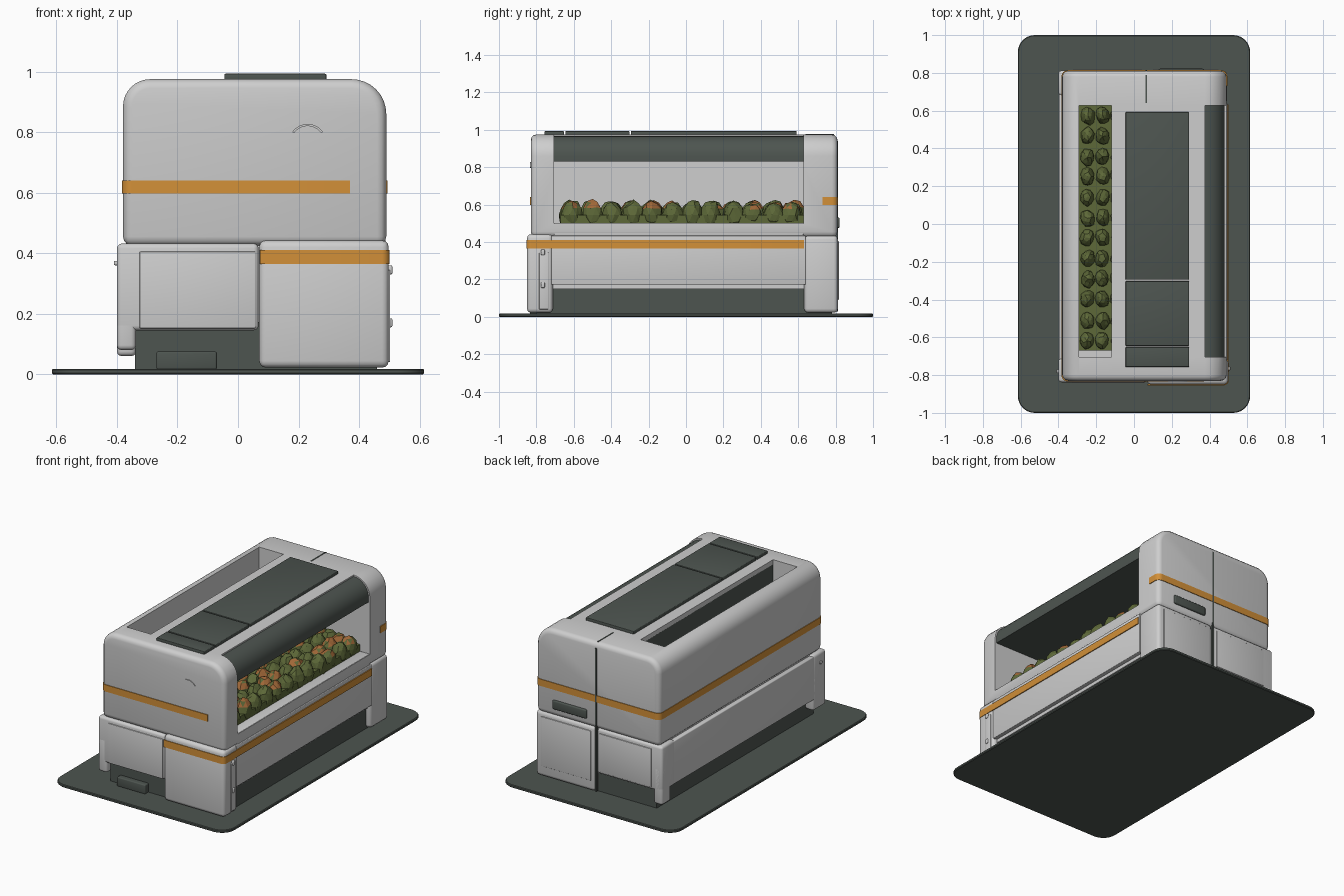
import bpy, bmesh, math, random
from mathutils import Vector, Matrix

random.seed(4)
if "Cube" in bpy.data.objects:
    bpy.data.objects.remove(bpy.data.objects["Cube"], do_unlink=True)


def material(name, rgb):
    m = bpy.data.materials.new(name)
    m.use_nodes = True
    m.diffuse_color = (*rgb, 1)
    m.node_tree.nodes["Principled BSDF"].inputs["Base Color"].default_value = (*rgb, 1)
    return m


LIGHT = material("light grey", (0.62, 0.62, 0.62))
DARK = material("dark grey green", (0.075, 0.09, 0.08))
ORANGE = material("orange", (0.65, 0.28, 0.04))
GREEN = material("leaf green", (0.11, 0.14, 0.04))
RUST = material("rust orange", (0.36, 0.14, 0.04))


def finish(name, bm, *mats):
    bmesh.ops.recalc_face_normals(bm, faces=bm.faces[:])
    me = bpy.data.meshes.new(name)
    bm.to_mesh(me)
    bm.free()
    ob = bpy.data.objects.new(name, me)
    bpy.context.collection.objects.link(ob)
    for m in mats:
        me.materials.append(m)
    return ob


def apply_all(ob):
    bpy.ops.object.select_all(action="DESELECT")
    ob.select_set(True)
    bpy.context.view_layer.objects.active = ob
    for mod in list(ob.modifiers):
        bpy.ops.object.modifier_apply(modifier=mod.name)
    bpy.ops.object.shade_smooth_by_angle(angle=math.radians(35))


def bevel(ob, width, segments=3):
    mod = ob.modifiers.new("bevel", "BEVEL")
    mod.width, mod.segments = width, segments
    mod.limit_method, mod.angle_limit = "ANGLE", math.radians(40)
    apply_all(ob)


def fillet(corners, closed=True, steps=8):
    """Polyline from (a, b, radius) corners, with right-angle corners rounded."""
    out, n = [], len(corners)
    for i, (a, b, r) in enumerate(corners):
        p = Vector((a, b))
        if not r or (not closed and i in (0, n - 1)):
            out.append(p)
            continue
        d_in = (p - Vector(corners[i - 1][:2])).normalized()
        d_out = (Vector(corners[(i + 1) % n][:2]) - p).normalized()
        c = p + r * (d_out - d_in)
        for k in range(steps + 1):
            t = math.pi / 2 * k / steps
            out.append(c + r * (d_in * math.sin(t) - d_out * math.cos(t)))
    return out


def prism(name, pts, lo, hi, mat, axis="z"):
    place = (lambda p, h: (p.x, p.y, h)) if axis == "z" else (lambda p, h: (p.x, h, p.y))
    bm = bmesh.new()
    rings = [[bm.verts.new(place(p, h)) for p in pts] for h in (lo, hi)]
    for ring in rings:
        bm.faces.new(ring)
    for i in range(len(pts)):
        j = (i + 1) % len(pts)
        bm.faces.new((rings[0][i], rings[0][j], rings[1][j], rings[1][i]))
    return finish(name, bm, mat)


def box(name, x, y, z, mat, round_by=0):
    pts = [Vector((x[0], y[0])), Vector((x[1], y[0])), Vector((x[1], y[1])), Vector((x[0], y[1]))]
    ob = prism(name, pts, z[0], z[1], mat)
    if round_by:
        bevel(ob, round_by)
    return ob


def ribbon(name, corners, z, mat):
    """Thin painted band that follows a plan path."""
    bm = bmesh.new()
    pts = fillet(corners, closed=False)
    rows = [[bm.verts.new((p.x, p.y, h)) for p in pts] for h in z]
    for i in range(len(pts) - 1):
        bm.faces.new((rows[0][i], rows[0][i + 1], rows[1][i + 1], rows[1][i]))
    ob = finish(name, bm, mat)
    mod = ob.modifiers.new("thickness", "SOLIDIFY")
    mod.thickness, mod.offset = 0.008, 0
    apply_all(ob)


# Floor mat
mat_plate = prism("floor_plate", fillet([(-.615, -1, .09), (.615, -1, .09), (.615, 1, .09), (-.615, 1, .09)]),
                  0, .018, DARK)
bevel(mat_plate, .004, 1)

# Upper housing: rounded profile with the display chamber, loading slot and screen gap cut away
body = prism("upper_housing", fillet([(-.38, .425, 0), (.49, .425, 0), (.49, .975, .115), (-.38, .975, .09)]),
             -.83, .81, LIGHT, "y")
bevel(body, .03)
inside_y = (-.705, .628)
for x, z in (((-.29, .7), (.5, .945)), ((-.29, -.12), (.6, 1.2)), ((.375, .7), (.8, 1.2))):
    cutter = box("cutter", x, inside_y, z, LIGHT)
    cutter.hide_render = True
    cut = body.modifiers.new("cut", "BOOLEAN")
    cut.operation, cut.solver, cut.object = "DIFFERENCE", "EXACT", cutter
    apply_all(body)
    bpy.data.objects.remove(cutter, do_unlink=True)

# Dark canopy: chamber ceiling and curved screen above the window
canopy = prism("canopy_screen", fillet([(-.12, .83, 0), (.48, .83, 0), (.48, .966, .105), (.372, .966, 0),
                                        (.372, .947, 0), (-.12, .947, 0)]), *inside_y, DARK, "y")
apply_all(canopy)

# Roof covers
for i, y in enumerate(((-.295, .592), (-.645, -.302), (-.757, -.652))):
    box(f"roof_cover_{i + 1}", (-.045, .292), y, (.965, .993), DARK, .004)

# Lower core and kick plinth
box("lower_core", (-.37, .47), (-.79, .78), (.15, .44), LIGHT)
box("plinth", (-.34, .46), (-.8, .78), (.016, .172), DARK)
box("front_step", (-.27, -.07), (-.835, -.79), (.016, .075), DARK, .006)

# Lower corner blocks and side panels
box("front_left_pillar", (.07, .498), (-.85, -.712), (.022, .442), LIGHT, .022)
box("front_right_block", (-.4, .068), (-.838, -.71), (.145, .432), LIGHT, .016)
box("front_right_leg", (-.4, -.337), (-.838, -.71), (.08, .3), LIGHT, .016)
box("back_left_pillar", (.072, .492), (.632, .812), (.022, .435), LIGHT, .022)
box("back_right_block", (-.4, .06), (.68, .812), (.145, .432), LIGHT, .016)
box("back_right_leg", (-.4, -.337), (.72, .812), (.06, .3), LIGHT, .016)
box("window_side_panel", (.44, .495), (-.72, .64), (.172, .434), LIGHT, .004)
box("window_sill", (.42, .488), (-.705, .628), (.43, .503), LIGHT, .004)
box("closed_side_panel", (-.398, -.36), (-.73, .74), (.15, .425), LIGHT, .006)

# Thin access doors on the ends
box("front_door", (-.325, .058), (-.843, -.83), (.152, .405), LIGHT, .003)
box("back_door_wide", (.1, .45), (.8, .817), (.09, .405), LIGHT, .003)
box("back_door_narrow", (-.325, .04), (.8, .817), (.16, .405), LIGHT, .003)

# Painted bands
ribbon("upper_band", [(.37, -.83, 0), (-.38, -.83, .03), (-.38, .81, .03), (.49, .81, .03), (.49, .73, 0)],
       (.597, .64), ORANGE)
ribbon("lower_band", [(.072, -.85, 0), (.497, -.85, .022), (.497, .632, 0)], (.365, .41), ORANGE)

# Back seam, handle and lamp rim
box("back_seam", (.06, .07), (.8, .814), (.03, .94), DARK)
box("roof_seam", (.061, .069), (.64, .79), (.968, .977), DARK)
box("back_handle", (.13, .37), (.8, .822), (.475, .532), DARK, .008)
arc = [Vector((.23 + r * math.cos(math.radians(a)), .765 + r * math.sin(math.radians(a))))
       for r, angles in ((.062, range(35, 150, 10)), (.055, range(145, 30, -10))) for a in angles]
prism("front_rim", arc, -.835, -.826, LIGHT, "y")

# Hinge strip and small catches
box("hinge_strip", (.49, .503), (-.785, -.735), (.04, .345), LIGHT, .004)
for i, z in enumerate((.17, .345)):
    box(f"hinge_knob_{i + 1}", (.495, .51), (-.775, -.755), (z - .015, z + .015), LIGHT, .005)
box("side_catch", (-.41, -.395), (-.79, -.77), (.36, .375), LIGHT, .004)

# Produce: a planted bed with rows of faceted heads, some with rust-coloured tops
box("planting_bed", (-.29, .42), (-.67, .628), (.49, .545), GREEN)
bm = bmesh.new()
for col in range(9):
    for row in range(12):
        near_window = col > 3
        jitter = .012 if near_window else .004
        pos = Vector((-.247 + .08 * col + random.uniform(-jitter, jitter),
                      -.615 + .108 * row + random.uniform(-jitter, jitter), .545))
        pos.x = min(pos.x, .385)
        size = Matrix.Diagonal((.037, .047, random.uniform(.05, .078), 1))
        if near_window:
            size = Matrix.Diagonal((.048, .056, random.uniform(.06, .082), 1))
        turn = Matrix.Rotation(random.uniform(-.3, .3), 4, "Z")
        made = bmesh.ops.create_icosphere(bm, subdivisions=2, radius=1, matrix=Matrix.Translation(pos) @ turn @ size)
        for v in made["verts"]:
            v.co += (v.co - pos) * random.uniform(-.1, .08)
        ripe = near_window and random.random() < .55
        for f in {f for v in made["verts"] for f in v.link_faces}:
            high = f.calc_center_median().z > pos.z + .03
            f.material_index = 1 if ripe and high and random.random() < .75 else 0
finish("produce_heads", bm, GREEN, RUST)
